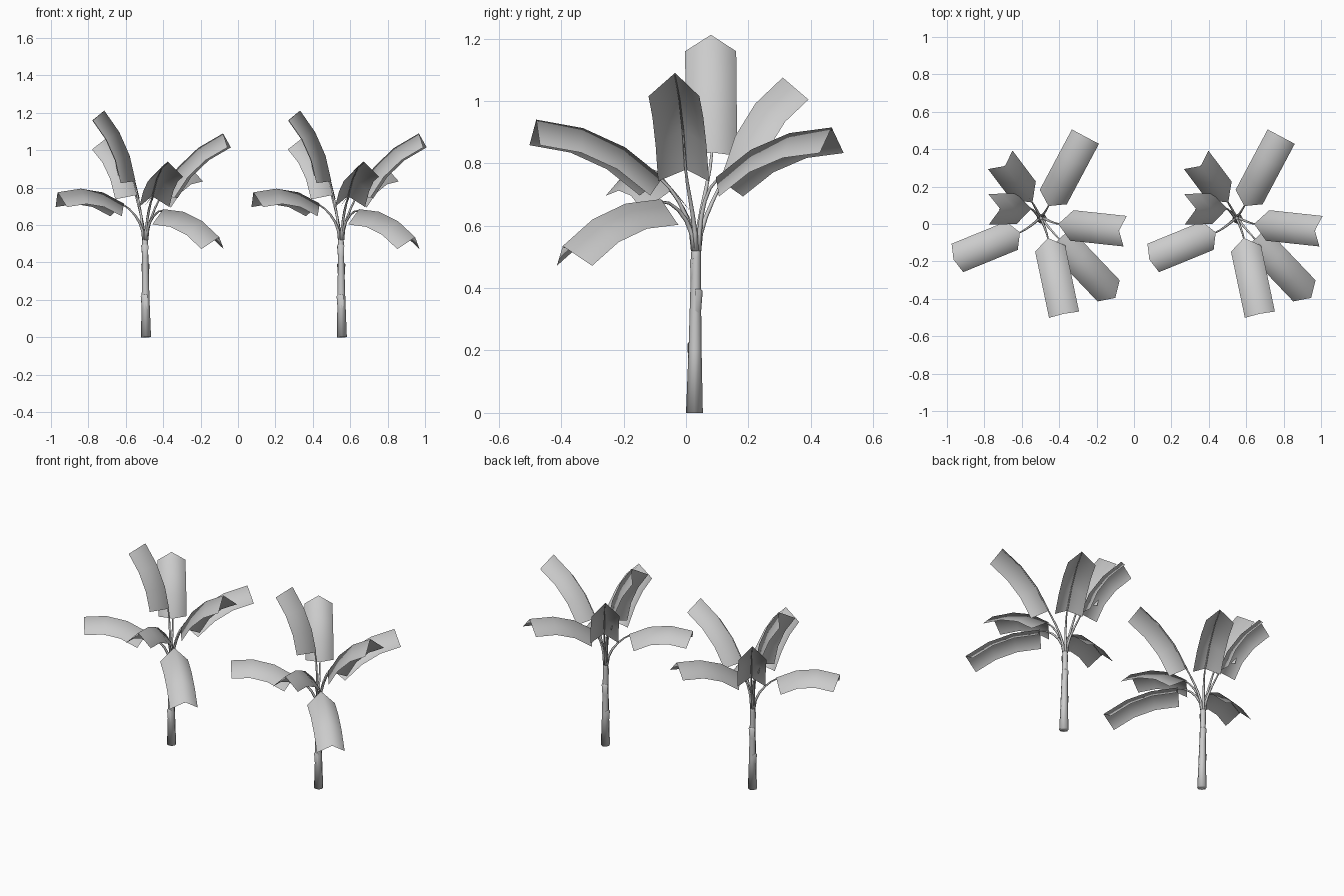
import bpy
import bmesh
import math
from mathutils import Vector

if "Cube" in bpy.data.objects:
    bpy.data.objects.remove(bpy.data.objects["Cube"])

GREY = (0.6, 0.6, 0.6, 1)
grey = bpy.data.materials.new("plain_grey")
grey.use_nodes = True
grey.diffuse_color = GREY
grey.node_tree.nodes["Principled BSDF"].inputs["Base Color"].default_value = GREY

UP = Vector((0, 0, 1))
HEART = Vector((-0.497, 0.033, 0.52))   # where the stems leave the trunk
TREE_GAP = 1.047
FOLD = 0.082                            # half width and depth of a folded leaf


def make_object(name, bm):
    """Turn a bmesh into one smooth object per tree."""
    mesh = bpy.data.meshes.new(name)
    bm.to_mesh(mesh)
    bm.free()
    mesh.materials.append(grey)
    for face in mesh.polygons:
        face.use_smooth = True
    for side, shift in (("right", 0), ("left", TREE_GAP)):
        obj = bpy.data.objects.new(f"{side}_tree_{name}", mesh)
        obj.location.x = shift
        bpy.context.collection.objects.link(obj)


def curve_points(a, b, c, d, count):
    """Points along a cubic curve."""
    pts = []
    for i in range(count + 1):
        t = i / count
        s = 1 - t
        pts.append(a * s**3 + b * (3 * s * s * t) + c * (3 * s * t * t) + d * t**3)
    return pts


def tube(bm, path, radii, sides):
    """Closed tube along a path."""
    rings = []
    for i, p in enumerate(path):
        along = (path[min(i + 1, len(path) - 1)] - path[max(i - 1, 0)]).normalized()
        turn = UP.rotation_difference(along)
        rings.append([bm.verts.new(p + turn @ Vector((
            radii[i] * math.cos(math.tau * k / sides),
            radii[i] * math.sin(math.tau * k / sides), 0))) for k in range(sides)])
    for low, high in zip(rings, rings[1:]):
        for k in range(sides):
            j = (k + 1) % sides
            bm.faces.new((low[k], low[j], high[j], high[k]))
    bm.faces.new(rings[0][::-1])
    bm.faces.new(rings[-1])


def build_leaf(name, base, tip, bow):
    base, tip = Vector(base), Vector(tip)
    chord = tip - base
    across = UP.cross(chord).normalized()
    lift = chord.cross(across).normalized()
    knee = (base + tip) / 2 + lift * bow
    rib = curve_points(base, base.lerp(knee, 2 / 3), tip.lerp(knee, 2 / 3), tip, 3)

    # Folded blade: a ridge with one strip falling to each side
    bm = bmesh.new()
    rows, under = [], []
    for i, p in enumerate(rib):
        t = i / 3
        along = ((knee - base) * (1 - t) + (tip - knee) * t).normalized()
        normal = along.cross(across).normalized()
        rows.append([bm.verts.new(p + across * FOLD * s - normal * FOLD * abs(s))
                     for s in (1, 0, -1)])
        under.append(p - normal * 0.008)
    for a, b in zip(rows, rows[1:]):
        for k in (0, 1):
            bm.faces.new((a[k], a[k + 1], b[k + 1], b[k]))
    bmesh.ops.recalc_face_normals(bm, faces=bm.faces)
    if sum(f.normal.dot(lift) for f in bm.faces) < 0:
        bmesh.ops.reverse_faces(bm, faces=bm.faces)
    make_object(name + "_blade", bm)

    # Stem rising from the trunk and running on under the ridge
    bm = bmesh.new()
    out = (knee - base).normalized()
    start = HEART + Vector((chord.x, chord.y, 0)).normalized() * 0.009
    path = curve_points(start, start + UP * 0.09, base - out * 0.06, under[0], 5) + under[1:]
    last = len(path) - 1
    tube(bm, path, [0.009 - 0.0075 * i / last for i in range(last + 1)], 5)
    make_object(name + "_stem", bm)


# Trunk, tapered and leaning slightly
TRUNK = ((0, 0.027), (0.2, 0.021), (0.4, 0.017), (0.5, 0.016), (0.57, 0.013))


def trunk_centre(z):
    return Vector((-0.492 - 0.01 * z, 0.027 + 0.01 * z, z))


bm = bmesh.new()
tube(bm, [trunk_centre(z) for z, r in TRUNK], [r for z, r in TRUNK], 8)
make_object("trunk", bm)

# Old leaf sheaths wrapped round half of the trunk
for number, (z, radius, facing) in enumerate(((0.22, 0.021, 215), (0.39, 0.018, 80), (0.49, 0.016, 250))):
    bm = bmesh.new()
    rings = []
    for dz, grow in ((-0.07, 0), (0, 0.005), (0.008, -0.002)):
        rings.append([bm.verts.new(trunk_centre(z + dz) + Vector((
            (radius + grow) * math.cos(math.radians(facing + a)),
            (radius + grow) * math.sin(math.radians(facing + a)), 0)))
            for a in (-80, -40, 0, 40, 80)])
    for low, high in zip(rings, rings[1:]):
        for k in range(4):
            bm.faces.new((low[k], low[k + 1], high[k + 1], high[k]))
    make_object(f"trunk_sheath_{number + 1}", bm)

# Leaves: ridge start, ridge end and bow
build_leaf("back_left_leaf", (-0.457, 0.096, 0.755), (-0.26, 0.467, 0.915), 0.085)
build_leaf("back_right_leaf", (-0.543, 0.115, 0.76), (-0.69, 0.31, 1.075), 0.08)
build_leaf("upright_leaf", (-0.548, 0.083, 0.835), (-0.715, 0.08, 1.212), 0.06)
build_leaf("right_leaf", (-0.61, -0.045, 0.715), (-0.965, -0.19, 0.775), 0.09)
build_leaf("front_leaf", (-0.46, -0.075, 0.755), (-0.375, -0.48, 0.94), 0.085)
build_leaf("drooping_leaf", (-0.40, -0.08, 0.685), (-0.10, -0.395, 0.535), 0.085)
build_leaf("left_leaf", (-0.405, 0.0, 0.78), (-0.08, -0.035, 1.09), 0.08)
